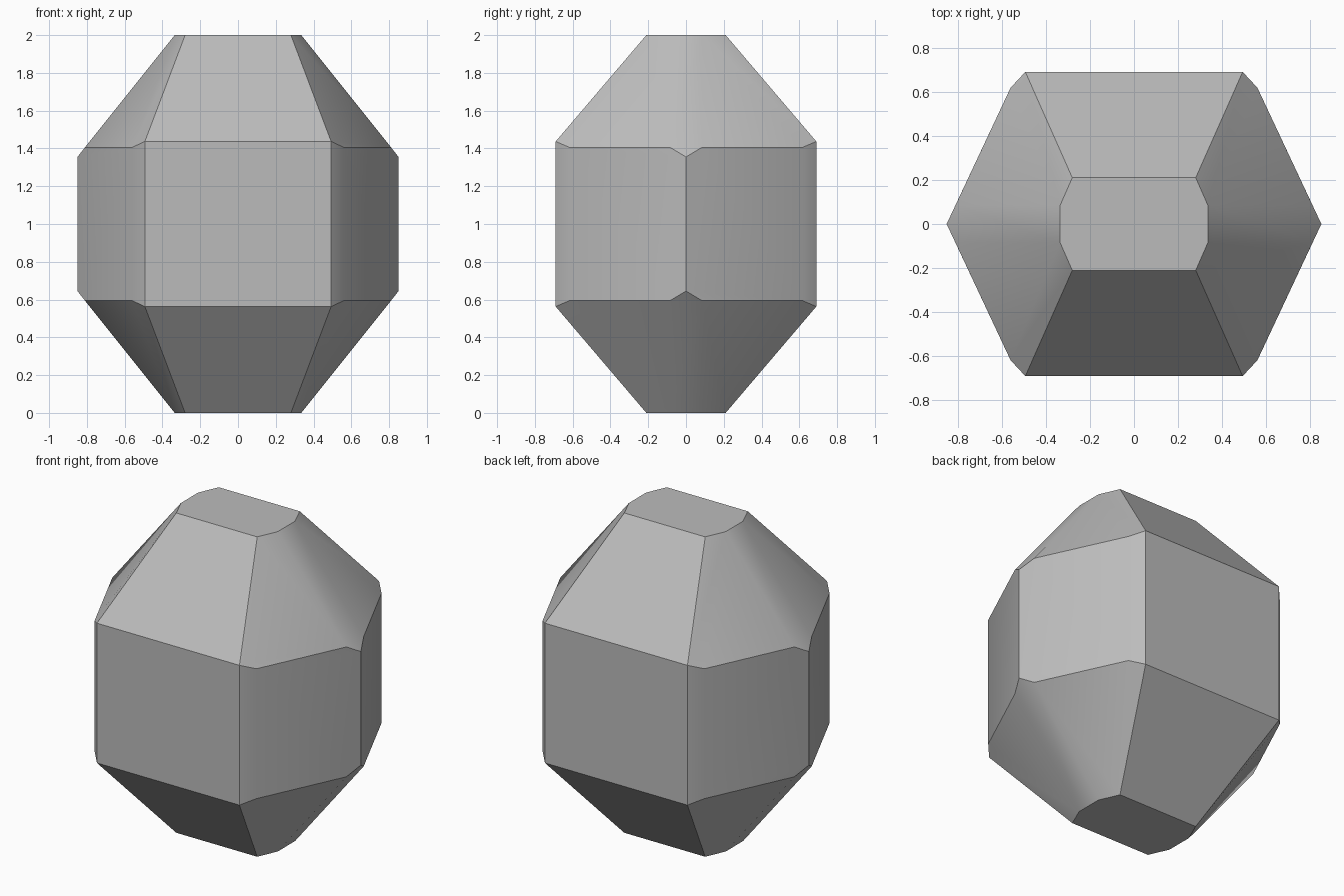
import bpy, bmesh
from math import radians
from itertools import product

cube = bpy.data.objects.get("Cube")
if cube:
    bpy.data.objects.remove(cube, do_unlink=True)

# Stone colour
grey = bpy.data.materials.new("stone_grey")
grey.use_nodes = True
colour = (0.5, 0.5, 0.5, 1)
grey.diffuse_color = colour
grey.node_tree.nodes["Principled BSDF"].inputs["Base Color"].default_value = colour

# Corners of one eighth of the cut stone, measured from its middle
corners = [
    (0.28, 0.21, 1.0), (0.335, 0.085, 1.0),      # flat cap
    (0.493, 0.69, 0.437), (0.56, 0.618, 0.406),  # front chamfer
    (0.81, 0.085, 0.406), (0.85, 0.0, 0.355),    # side ridge
]

# Mirror the corners in all three directions and wrap them in facets
bm = bmesh.new()
for sx, sy, sz in product((1, -1), repeat=3):
    for x, y, z in corners:
        bm.verts.new((sx * x, sy * y, 1 + sz * z))
bmesh.ops.remove_doubles(bm, verts=bm.verts, dist=0.001)
bmesh.ops.convex_hull(bm, input=bm.verts)
bmesh.ops.dissolve_limit(bm, angle_limit=radians(8), verts=bm.verts, edges=bm.edges)
bmesh.ops.recalc_face_normals(bm, faces=bm.faces)

mesh = bpy.data.meshes.new("faceted_stone")
bm.to_mesh(mesh)
bm.free()
mesh.materials.append(grey)
stone = bpy.data.objects.new("faceted_stone", mesh)
bpy.context.collection.objects.link(stone)

# Soft blend over shallow edges, crisp facets elsewhere
bpy.context.view_layer.objects.active = stone
stone.select_set(True)
bpy.ops.object.shade_smooth_by_angle(angle=radians(30))
